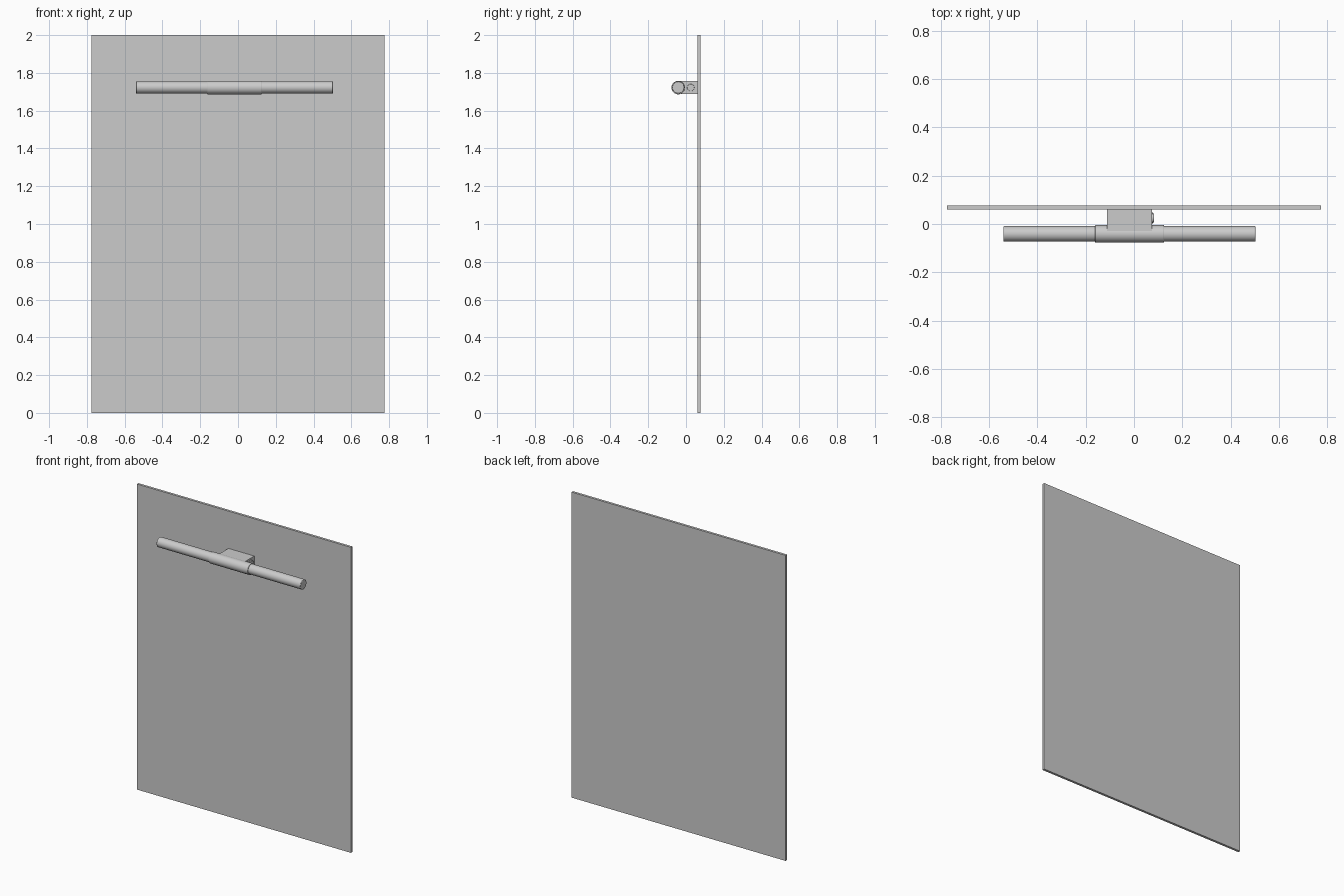
import bpy
from math import pi

if "Cube" in bpy.data.objects:
    bpy.data.objects.remove(bpy.data.objects["Cube"])

AXIS_Y, AXIS_Z = -0.041, 1.722  # centre line of the lamp tube


def finish(obj, name, bevel):
    obj.name = name
    bpy.ops.object.transform_apply(location=False, rotation=True, scale=True)
    if bevel:
        mod = obj.modifiers.new("edge_bevel", 'BEVEL')
        mod.width, mod.segments = bevel, 2
        mod.limit_method, mod.angle_limit = 'ANGLE', pi / 4
    return obj


def box(name, lo, hi, bevel=0):
    centre = [(a + b) / 2 for a, b in zip(lo, hi)]
    bpy.ops.mesh.primitive_cube_add(size=1, location=centre)
    obj = bpy.context.object
    obj.scale = [b - a for a, b in zip(lo, hi)]
    return finish(obj, name, bevel)


def rod_x(name, x0, x1, y, z, radius, bevel=0, sides=48):
    bpy.ops.mesh.primitive_cylinder_add(
        vertices=sides, radius=radius, depth=x1 - x0,
        location=((x0 + x1) / 2, y, z), rotation=(0, pi / 2, 0))
    obj = finish(bpy.context.object, name, bevel)
    bpy.ops.object.shade_smooth_by_angle(angle=pi / 6)
    return obj


# Flat mirror panel
box("mirror_panel", (-0.775, 0.061, 0), (0.775, 0.077, 2))

# Lamp tube with its wider central sleeve
rod_x("lamp_tube", -0.54, 0.503, AXIS_Y, AXIS_Z + 0.001, 0.032, 0.003)
rod_x("lamp_sleeve", -0.161, 0.124, AXIS_Y, AXIS_Z, 0.036, 0.001)

# Bracket joining the sleeve to the panel
box("wall_bracket", (-0.112, AXIS_Y + 0.005, AXIS_Z - 0.034),
    (0.075, 0.062, AXIS_Z + 0.034))

# Round switch on the bracket's side
rod_x("switch_base", 0.072, 0.078, 0.025, AXIS_Z, 0.023, sides=32)
rod_x("switch_button", 0.076, 0.083, 0.025, AXIS_Z, 0.019, 0.002, sides=32)
